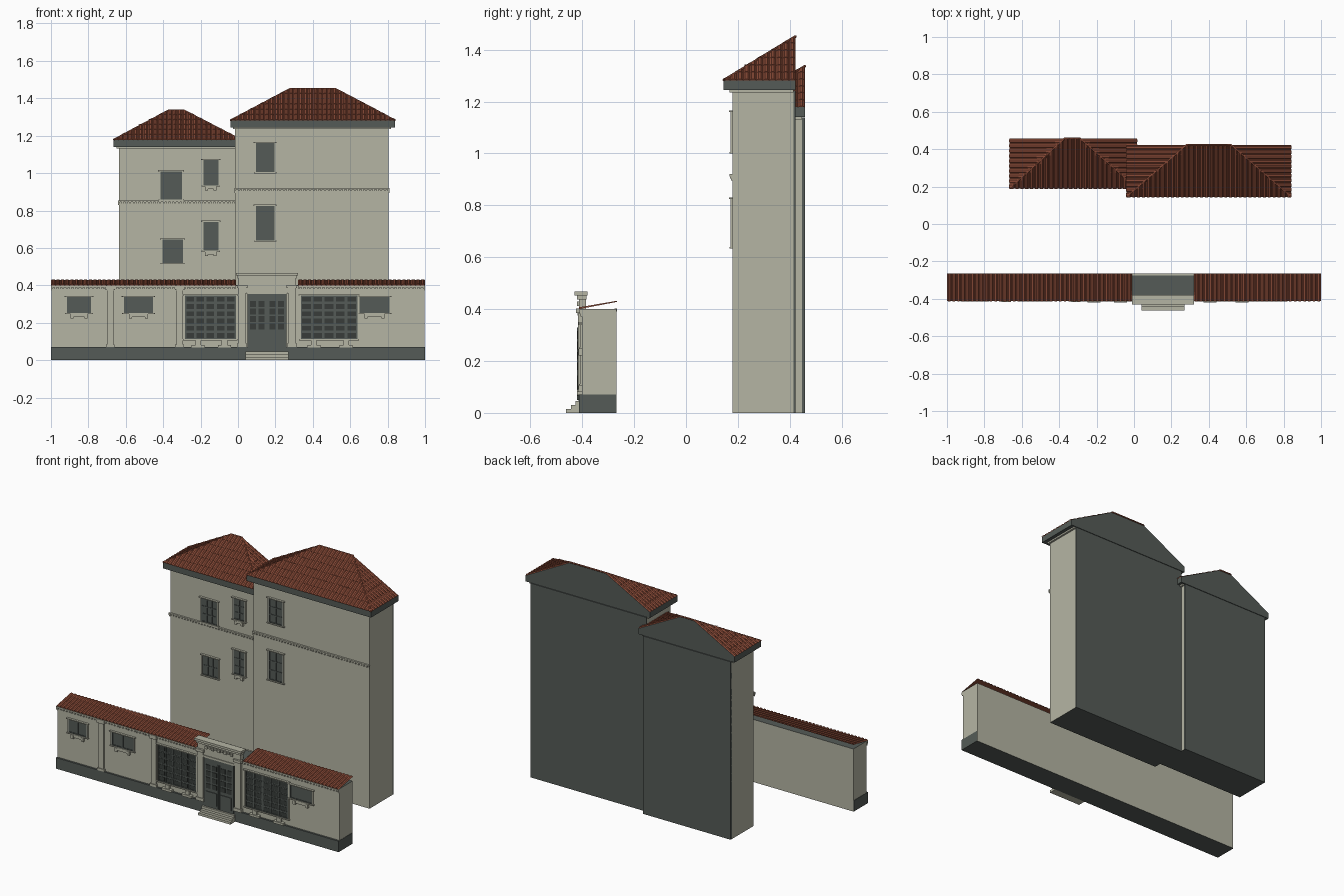
import bpy, bmesh
from mathutils import Vector

default = bpy.data.objects.get("Cube")
if default:
    bpy.data.objects.remove(default, do_unlink=True)


def material(name, colour):
    mat = bpy.data.materials.new(name)
    mat.use_nodes = True
    mat.diffuse_color = (*colour, 1)
    mat.node_tree.nodes["Principled BSDF"].inputs["Base Color"].default_value = (*colour, 1)
    return mat


PLASTER = material("pale plaster", (0.46, 0.46, 0.37))
SLATE = material("slate grey", (0.09, 0.105, 0.095))
IRON = material("dark iron", (0.04, 0.046, 0.042))
TILE = material("terracotta", (0.26, 0.072, 0.04))


def finish(name, bm, *mats):
    mesh = bpy.data.meshes.new(name)
    bm.to_mesh(mesh)
    bm.free()
    for mat in mats:
        mesh.materials.append(mat)
    obj = bpy.data.objects.new(name, mesh)
    bpy.context.collection.objects.link(obj)
    return obj


def boxes(name, mat, *spans, dark_face=None):
    """Joined boxes, each given as x, y and z ranges; dark_face picks slate faces by normal."""
    bm = bmesh.new()
    for spans_xyz in spans:
        verts = bmesh.ops.create_cube(bm, size=1)["verts"]
        for v in verts:
            v.co = [a + (b - a) * (c + 0.5) for (a, b), c in zip(spans_xyz, v.co)]
    bm.normal_update()
    if dark_face:
        for f in bm.faces:
            f.material_index = int(dark_face(f.normal))
    return finish(name, bm, mat, SLATE)


def steps(start, stop, count):
    return [start + (stop - start) * i / count for i in range(count + 1)]


def tiled_slope(name, eave_a, eave_b, top_a, top_b, pitch, rows, rise=0.006):
    """Sloped plane covered in rows of half-round tiles, clipped to its outline."""
    a, b, ta, tb = map(Vector, (eave_a, eave_b, top_a, top_b))
    along, width = (b - a).normalized(), (b - a).length
    ua, ub = (ta - a).dot(along), (tb - a).dot(along)
    up = ta - a - along * ua
    height = up.length
    up.normalize()
    out = along.cross(up)

    def limit(u):
        left = u / ua if ua > 1e-4 else 1
        right = (width - u) / (width - ub) if width - ub > 1e-4 else 1
        return height * max(0, min(1, left, right))

    bm = bmesh.new()
    outline = [a, b, tb] if (ta - tb).length < 1e-4 else [a, b, tb, ta]
    bm.faces.new([bm.verts.new(p) for p in outline])
    columns = round(width / pitch)
    profile = ((0.05, 0), (0.3, 1), (0.7, 1), (0.95, 0))
    for c in range(columns):
        us = [(c + p) * width / columns for p, _ in profile]
        for r in range(rows):
            low, high = height * r / rows, height * (r + 1) / rows
            if limit(us[1]) <= low and limit(us[2]) <= low:
                continue
            ends = []
            for level, lift in ((low, rise), (high, rise * 0.6)):
                ends.append([bm.verts.new(a + along * u + up * min(level, max(limit(u), low))
                                          + out * h * lift) for u, (_, h) in zip(us, profile)])
            bottom, top = ends
            for i in range(3):
                bm.faces.new((bottom[i], bottom[i + 1], top[i + 1], top[i]))
            bm.faces.new(bottom[::-1])
    return finish(name, bm, TILE)


def ridge_cap(name, *points):
    curve = bpy.data.curves.new(name, "CURVE")
    curve.dimensions = "3D"
    curve.bevel_depth, curve.bevel_resolution = 0.005, 1
    spline = curve.splines.new("POLY")
    spline.points.add(len(points) - 1)
    for p, co in zip(spline.points, points):
        p.co = (*co, 1)
    curve.materials.append(TILE)
    bpy.context.collection.objects.link(bpy.data.objects.new(name, curve))


def window(name, x, z, y, cols, rows, sill=0.0):
    """Slate window with raised bars, plaster surround, lintel and bracketed sill."""
    (xa, xb), (za, zb) = x, z
    boxes(name + "_pane", SLATE, (x, (y - 0.003, y + 0.002), z))
    bars = [((u - 0.003, u + 0.003), (y - 0.006, y), z) for u in steps(xa + 0.003, xb - 0.003, cols)]
    bars += [(x, (y - 0.006, y), (w - 0.003, w + 0.003)) for w in steps(za + 0.003, zb - 0.003, rows)]
    boxes(name + "_bars", SLATE, *bars)
    edge = 0.006
    trim = [((xa - edge, xa), (y - 0.008, y), z), ((xb, xb + edge), (y - 0.008, y), z),
            ((xa - 0.012, xb + 0.012), (y - 0.014, y), (zb, zb + edge)),
            ((xa - 0.01, xb + 0.01), (y - 0.012, y), (za - edge, za))]
    if sill:
        mid, half = (xa + xb) / 2, (xb - xa) * 0.28
        trim.append(((mid - half, mid + half), (y - 0.01, y), (za - sill, za - edge)))
        trim += [((mid + s * half - 0.008, mid + s * half + 0.008), (y - 0.014, y),
                  (za - sill - 0.008, za - edge)) for s in (-1, 1)]
    boxes(name + "_trim", PLASTER, *trim)


def dentil_band(name, x, y, z, pitch=0.02):
    """Two slim mouldings with a row of dentils between them."""
    xa, xb = x
    za, zb = z
    third = (zb - za) / 3
    parts = [(x, (y - 0.012, y), (zb - third, zb)), (x, (y - 0.006, y), (za, za + third))]
    parts += [((u, u + pitch / 2), (y - 0.01, y), (za + third, zb - third))
              for u in steps(xa, xb - pitch / 2, int((xb - xa) / pitch))]
    boxes(name, PLASTER, *parts)


def tower(name, x, y, wall_top, eave_x, eave_y, ridge_x, ridge_z, band_z):
    """Tall block with dark back, deep eaves and a half-hipped tile roof."""
    boxes(name + "_walls", PLASTER, (x, y, (0, wall_top + 0.01)),
          dark_face=lambda n: n.y > 0.5 or n.z < -0.5)
    front, back = eave_y
    boxes(name + "_back_panel", SLATE, (x, (y[1] - 0.002, back), (0, wall_top)))
    base = wall_top + 0.04
    boxes(name + "_eaves", SLATE, (eave_x, eave_y, (wall_top + 0.003, base)))
    boxes(name + "_soffit_moulding", PLASTER,
          ((x[0] - 0.012, x[1] + 0.012), (y[0] - 0.012, y[1]), (wall_top - 0.007, wall_top + 0.003)))
    dentil_band(name + "_string_course", (x[0] - 0.005, x[1] + 0.005), y[0], band_z)
    (xa, xb), (ra, rb) = eave_x, ridge_x
    fl, fr, bl, br = (xa, front, base), (xb, front, base), (xa, back, base), (xb, back, base)
    rl, rr = (ra, back, ridge_z - 0.004), (rb, back, ridge_z - 0.004)
    tiled_slope(name + "_roof_front", fl, fr, rl, rr, 0.026, 6)
    tiled_slope(name + "_roof_right", bl, fl, rl, rl, 0.026, 6)
    tiled_slope(name + "_roof_left", fr, br, rr, rr, 0.026, 6)
    ridge_cap(name + "_hip_caps", fl, rl, rr, fr)
    bm = bmesh.new()
    bm.faces.new([bm.verts.new(p) for p in (br, bl, rl, rr)])
    finish(name + "_back_gable", bm, SLATE)


# Two tall blocks behind
tower("tall_block", (-0.015, 0.805), (0.18, 0.415), 1.242, (-0.04, 0.84), (0.145, 0.422),
      (0.28, 0.52), 1.455, (0.895, 0.92))
tower("short_block", (-0.637, -0.015), (0.225, 0.448), 1.138, (-0.665, 0.015), (0.19, 0.458),
      (-0.37, -0.29), 1.34, (0.83, 0.853))
for i, z in enumerate(((0.64, 0.825), (1.005, 1.16))):
    window(f"tall_block_window_{i}", (0.095, 0.195), z, 0.18, 2, 3)
for i, z in enumerate(((0.585, 0.74), (0.935, 1.07))):
    window(f"short_block_narrow_window_{i}", (-0.185, -0.105), z, 0.225, 2, 3, 0.02)
window("short_block_wide_window_low", (-0.405, -0.295), (0.52, 0.645), 0.225, 3, 2)
window("short_block_wide_window_high", (-0.415, -0.3), (0.858, 1.01), 0.225, 3, 3)

# Long low front building
FRONT, BACK = -0.4, -0.267
boxes("front_building_walls", PLASTER, ((-0.998, 0.998), (FRONT, BACK), (0, 0.4)),
      dark_face=lambda n: abs(n.z) > 0.5)
boxes("plinth", SLATE, ((-1, 1), (FRONT - 0.012, BACK - 0.002), (0, 0.07)))
for side, xa, xb in (("right", -1, -0.01), ("left", 0.32, 1)):
    tiled_slope(f"{side}_lean_to_roof", (xa, -0.412, 0.4), (xb, -0.412, 0.4),
                (xa, -0.265, 0.428), (xb, -0.265, 0.428), 0.025, 1, 0.007)
    dentil_band(f"{side}_cornice", (xa, xb), FRONT, (0.372, 0.398))

# Pilasters with bases and capitals
for i, x in enumerate((-0.683, -0.312)):
    boxes(f"pilaster_{i}", PLASTER,
          ((x - 0.018, x + 0.018), (FRONT - 0.01, FRONT), (0.07, 0.4)),
          ((x - 0.026, x + 0.026), (FRONT - 0.018, FRONT), (0.375, 0.4)),
          ((x - 0.024, x + 0.024), (FRONT - 0.014, FRONT), (0.07, 0.085)))

# Small windows and large grilles
for i, x in enumerate(((-0.915, -0.785), (-0.61, -0.455), (0.65, 0.81))):
    window(f"front_window_{i}", x, (0.252, 0.338), FRONT, 2, 1, 0.022)
for side, xa, xb in (("right", -0.283, -0.012), ("left", 0.336, 0.638)):
    z = (0.112, 0.345)
    window(f"{side}_grille", (xa, xb), z, FRONT, 5, 6)
    cells = [((u + 0.007, u + (xb - xa) / 5 - 0.007), (FRONT - 0.0045, FRONT), (w + 0.007, w + 0.032))
             for u in steps(xa, xb, 5)[:-1] for w in steps(*z, 6)[:-1]]
    boxes(f"{side}_grille_openings", IRON, *cells)
    boxes(f"{side}_grille_brackets", PLASTER,
          *[((m - 0.035, m + 0.035), (FRONT - 0.02, FRONT), (0.068, 0.082))
            for m in (xa + 0.07, xb - 0.06)],
          *[((m - 0.015, m + 0.015), (FRONT - 0.014, FRONT), (0.082, 0.106))
            for m in (xa + 0.07, xb - 0.06)])

# Entrance surround, parapet and flat roof edge
MID = 0.155


def centred(half, y, z):
    return ((MID - half, MID + half), y, z)


boxes("entrance_parapet", PLASTER,
      centred(0.152, (-0.412, -0.385), (0.36, 0.44)),
      centred(0.158, (-0.42, -0.383), (0.437, 0.455)),
      centred(0.166, (-0.43, -0.38), (0.453, 0.467)),
      centred(0.166, (-0.275, -0.265), (0.39, 0.402)))
boxes("entrance_columns", PLASTER,
      *[((MID + s * 0.133 - w, MID + s * 0.133 + w), (FRONT - d, FRONT), z) for s in (-1, 1)
        for w, d, z in ((0.022, 0.016, (0.07, 0.4)), (0.028, 0.024, (0.385, 0.402)),
                        (0.027, 0.02, (0.07, 0.09)))])
boxes("parapet_ornament", PLASTER,
      *[((u - 0.008, u + 0.008), (-0.42, -0.41), (0.412 + 0.006 * (i % 2), 0.43))
        for i, u in enumerate(steps(0.065, 0.245, 8))])
boxes("door_lintel", PLASTER, centred(0.11, (-0.416, -0.4), (0.355, 0.368)))

# Double door with panes and panels
boxes("door", SLATE, centred(0.104, (-0.415, -0.4), (0.045, 0.355)))
panes, panels = [], []
for s in (-1, 1):
    for k in (0.03, 0.074):
        x = MID + s * k
        panes += [((x - 0.016, x + 0.016), (-0.418, -0.41), (w, w + 0.03)) for w in steps(0.165, 0.285, 3)]
    panels += [((MID + s * 0.052 - 0.038, MID + s * 0.052 + 0.038), (-0.419, -0.41), (0.065, 0.145)),
               ((MID + s * 0.006 - 0.003, MID + s * 0.006 + 0.003), (-0.421, -0.41), (0.05, 0.33))]
boxes("door_panes", IRON, *panes)
boxes("door_panels", SLATE, *panels)

# Entrance steps
boxes("entrance_steps", PLASTER,
      *[centred(0.114, (-0.462 + 0.018 * i, FRONT), (0, 0.015 * (i + 1))) for i in range(3)])
